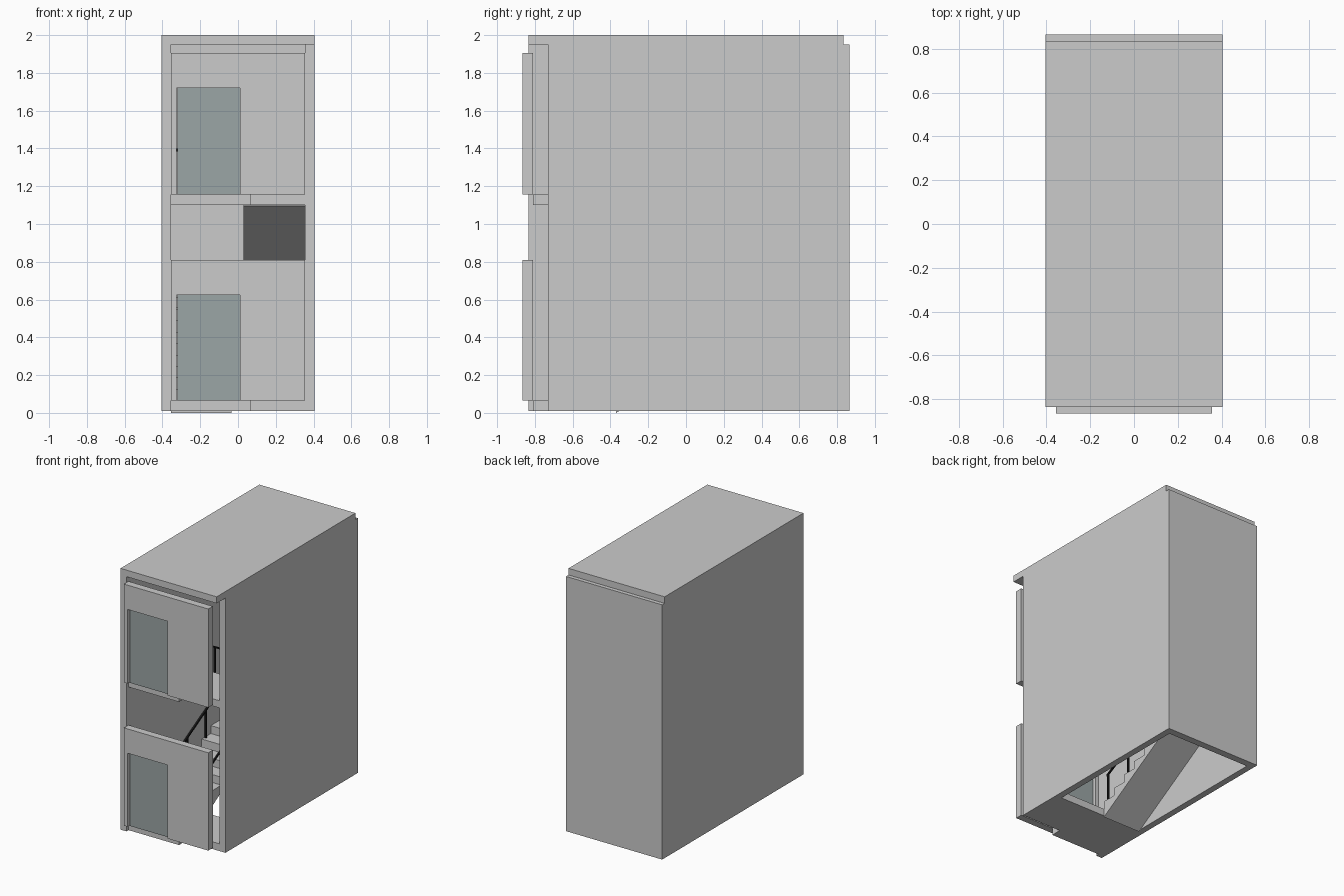
import bpy, bmesh
from mathutils import Vector

if "Cube" in bpy.data.objects:
    bpy.data.objects.remove(bpy.data.objects["Cube"])


def material(name, rgb):
    m = bpy.data.materials.new(name)
    m.diffuse_color = (*rgb, 1)
    m.use_nodes = True
    m.node_tree.nodes["Principled BSDF"].inputs["Base Color"].default_value = m.diffuse_color
    return m


BLACK = material("black_metal", (0.01, 0.01, 0.01))
GLASS = material("tinted_glass", (0.33, 0.38, 0.38))


def finish(name, bm, mat=None):
    bmesh.ops.recalc_face_normals(bm, faces=bm.faces)
    me = bpy.data.meshes.new(name)
    bm.to_mesh(me)
    bm.free()
    ob = bpy.data.objects.new(name, me)
    bpy.context.collection.objects.link(ob)
    if mat:
        me.materials.append(mat)
    return ob


def prism(name, pts, offset, mat=None):
    """Extrude a closed outline of 3D points along an offset."""
    bm = bmesh.new()
    face = bm.faces.new([bm.verts.new(p) for p in pts])
    new = bmesh.ops.extrude_face_region(bm, geom=[face])["geom"]
    bmesh.ops.translate(bm, vec=Vector(offset),
                        verts=[v for v in new if isinstance(v, bmesh.types.BMVert)])
    # extrude_face_region removes nothing from a lone face, so both caps remain
    return finish(name, bm, mat)


def box(name, x, y, z, mat=None):
    pts = [(x[0], y[0], z[0]), (x[1], y[0], z[0]), (x[1], y[1], z[0]), (x[0], y[1], z[0])]
    return prism(name, pts, (0, 0, z[1] - z[0]), mat)


# Shell
box("roof", (-0.405, 0.405), (-0.835, 0.835), (1.95, 2.0))
box("left_wall", (-0.405, -0.355), (-0.835, 0.865), (0.01, 1.95))
box("right_wall", (0.355, 0.405), (-0.73, 0.865), (0.01, 1.95))
box("back_wall", (-0.355, 0.355), (0.81, 0.865), (0.01, 1.95))

# Floors, each with a stepped front edge
Y0, Y1 = -0.37, 0.51          # stair start and landing edge
for name, z in (("ground_floor", 0.01), ("upper_floor", 1.10)):
    pts = [(-0.355, -0.81), (0.07, -0.81), (0.07, -0.73), (0.355, -0.73), (0.355, Y0), (-0.355, Y0)]
    prism(name, [(x, y, z) for x, y in pts], (0, 0, 0.055))
box("middle_landing", (-0.355, 0.355), (Y1, 0.81), (0.555, 0.61))

# Front panels with a glazed doorway open at the bottom
for name, z0, zd, z1 in (("lower", 0.065, 0.625, 0.81), ("upper", 1.155, 1.72, 1.905)):
    pts = [(-0.355, z0), (-0.325, z0), (-0.325, zd), (0.01, zd), (0.01, z0),
           (0.355, z0), (0.355, z1), (-0.355, z1)]
    prism(name + "_front_panel", [(x, -0.865, z) for x, z in pts], (0, 0.055, 0))
    box(name + "_door_glass", (-0.32, 0.01), (-0.845, -0.83), (z0, zd), GLASS)

# Stair flights and their railings
RISERS = 9
RISE = 0.545 / RISERS
RUN = (Y1 - Y0) / (RISERS - 1)


def flight(name, x0, x1, y0, direction, z0, under0, under1):
    pts = [(y0, under0)]
    for i in range(RISERS - 1):
        y = y0 + direction * RUN * i
        pts += [(y, z0 + RISE * (i + 1)), (y + direction * RUN, z0 + RISE * (i + 1))]
    pts.append((y0 + direction * RUN * (RISERS - 1), under1))
    prism(name, [(x0, y, z) for y, z in pts], (x1 - x0, 0, 0))
    # posts on every second tread and a sloping top rail
    for side, x in (("left", x0 + 0.005), ("right", x1 - 0.017)):
        for i in range(0, RISERS, 2):
            y = y0 + direction * RUN * (min(i, RISERS - 1.6) + 0.3)
            zt = z0 + RISE * (min(i, RISERS - 2) + 1)
            top = z0 + RISE + 0.245 + abs(y - y0) / RUN * RISE - 0.06
            box(f"{name}_{side}_post", (x, x + 0.012), (y - 0.006, y + 0.006), (zt, top), BLACK)
        ends = [y0 + direction * RUN * 0.2, y0 + direction * RUN * (RISERS - 1.2)]
        h = [z0 + RISE + 0.185 + abs(y - y0) / RUN * RISE for y in ends]
        prism(f"{name}_{side}_rail",
              [(x, ends[0], h[0]), (x, ends[1], h[1]),
               (x, ends[1], h[1] + 0.015), (x, ends[0], h[0] + 0.015)], (0.012, 0, 0), BLACK)


flight("lower_flight", -0.355, -0.035, Y0, 1, 0.065, 0.0, 0.54)
flight("upper_flight", 0.03, 0.355, Y1, -1, 0.61, 0.555, 1.10)

# Guard railing beside the upper stair opening
for x in (-0.35, -0.16, 0.03):
    box("guard_post", (x, x + 0.012), (Y0 - 0.02, Y0 - 0.008), (1.155, 1.39), BLACK)
box("guard_rail", (-0.35, 0.042), (Y0 - 0.02, Y0 - 0.008), (1.385, 1.4), BLACK)
